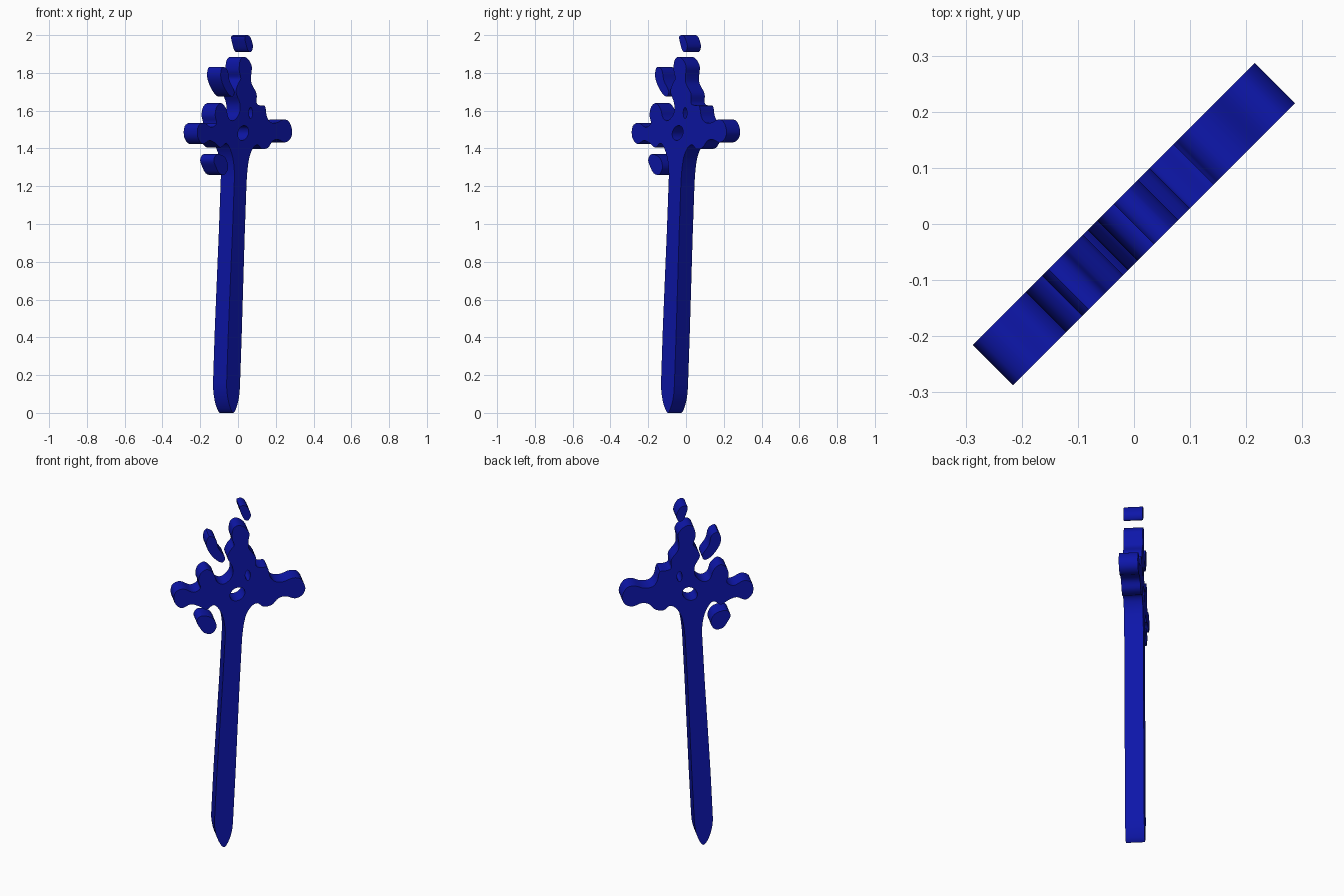
import bpy, bmesh, math
from mathutils import Vector

if "Cube" in bpy.data.objects:
    bpy.data.objects.remove(bpy.data.objects["Cube"])

THICK = 0.102

mat = bpy.data.materials.new("dark_blue")
mat.diffuse_color = (0.004, 0.008, 0.4, 1)
mat.use_nodes = True
mat.node_tree.nodes["Principled BSDF"].inputs["Base Color"].default_value = mat.diffuse_color


def smooth_loop(pts, steps=4):
    # Closed Catmull-Rom curve through the outline points
    p = [Vector(q) for q in pts]
    n, out = len(p), []
    for i in range(n):
        a, b, c, d = p[i - 1], p[i], p[(i + 1) % n], p[(i + 2) % n]
        # scale tangents to the segment so long straight edges stay clean
        L = (c - b).length
        tb = (c - a) * L / ((b - a).length + L)
        tc = (d - b) * L / ((d - c).length + L)
        for k in range(steps):
            t = k / steps
            out.append((2*t**3 - 3*t**2 + 1) * b + (t**3 - 2*t**2 + t) * tb
                       + (3*t**2 - 2*t**3) * c + (t**3 - t**2) * tc)
    return out


def plate(name, *outlines):
    # Flat plate standing on the diagonal; later outlines cut holes
    cu = bpy.data.curves.new(name, 'CURVE')
    cu.dimensions, cu.fill_mode, cu.extrude = '2D', 'BOTH', THICK / 2
    for pts in outlines:
        loop = smooth_loop(pts)
        s = cu.splines.new('POLY')
        s.points.add(len(loop) - 1)
        for sp, v in zip(s.points, loop):
            sp.co = (v.x, v.y, 0, 1)
        s.use_cyclic_u = True
    ob = bpy.data.objects.new(name, cu)
    bpy.context.collection.objects.link(ob)
    ob.rotation_euler = (math.pi / 2, 0, math.pi / 4)
    bpy.ops.object.select_all(action='DESELECT')
    ob.select_set(True)
    bpy.context.view_layer.objects.active = ob
    bpy.ops.object.convert(target='MESH')
    ob = bpy.context.object
    bm = bmesh.new()
    bm.from_mesh(ob.data)
    bmesh.ops.remove_doubles(bm, verts=bm.verts, dist=1e-5)
    bmesh.ops.recalc_face_normals(bm, faces=bm.faces)
    bm.to_mesh(ob.data)
    bm.free()
    ob.data.materials.clear()
    ob.data.materials.append(mat)
    bpy.ops.object.shade_smooth_by_angle(angle=math.radians(35))


def oval(u, z, ru, rz, tilt=0, n=8):
    pts = []
    for i in range(n):
        a = 2 * math.pi * i / n
        x, y = ru * math.cos(a), rz * math.sin(a)
        pts.append((u + x * math.cos(tilt) - y * math.sin(tilt),
                    z + x * math.sin(tilt) + y * math.cos(tilt)))
    return pts


# Outline of the main piece, clockwise from the top
column_right = [(-.008, 1.885), (.025, 1.872), (.052, 1.835), (.048, 1.79),
                (.05, 1.745), (.088, 1.69), (.09, 1.638), (.115, 1.628),
                (.15, 1.625), (.165, 1.57)]
right_arm = [(.19, 1.54), (.235, 1.535), (.29, 1.553), (.33, 1.543),
             (.355, 1.49), (.34, 1.45), (.30, 1.432), (.25, 1.448),
             (.21, 1.44), (.175, 1.405), (.13, 1.397), (.095, 1.42)]
blade = [(.06, 1.40), (.03, 1.34), (.012, 1.2), (-.036, .15), (-.05, .06),
         (-.085, 0), (-.122, .06), (-.136, .16), (-.078, 1.24),
         (-.085, 1.33), (-.108, 1.395)]
left_arm = [(-.14, 1.428), (-.18, 1.405), (-.22, 1.428), (-.265, 1.442),
            (-.315, 1.424), (-.352, 1.46), (-.348, 1.518), (-.305, 1.536),
            (-.25, 1.512), (-.212, 1.532)]
left_lobe = [(-.222, 1.575), (-.21, 1.62), (-.175, 1.64), (-.14, 1.61),
             (-.12, 1.56), (-.085, 1.547)]
column_left = [(-.042, 1.585), (-.038, 1.64), (-.066, 1.70), (-.05, 1.742),
               (-.03, 1.77), (-.042, 1.815), (-.034, 1.868)]

plate("main_body",
      column_right + right_arm + blade + left_arm + left_lobe + column_left,
      oval(-.012, 1.482, .044, .036, math.radians(40)),
      oval(.044, 1.588, .014, .03))

# Loose pieces around the head
plate("top_tip", [(.0, 1.992), (.02, 2.0), (.042, 1.988), (.061, 1.94),
                  (.045, 1.91), (.025, 1.918), (.008, 1.955)])
plate("upper_left_leaf", [(-.165, 1.832), (-.13, 1.815), (-.115, 1.76),
                          (-.078, 1.70), (-.092, 1.675), (-.125, 1.69),
                          (-.165, 1.74), (-.181, 1.79)])
plate("lower_left_leaf", [(-.222, 1.36), (-.20, 1.37), (-.145, 1.35),
                          (-.125, 1.30), (-.15, 1.262), (-.19, 1.268),
                          (-.215, 1.30), (-.232, 1.335)])
